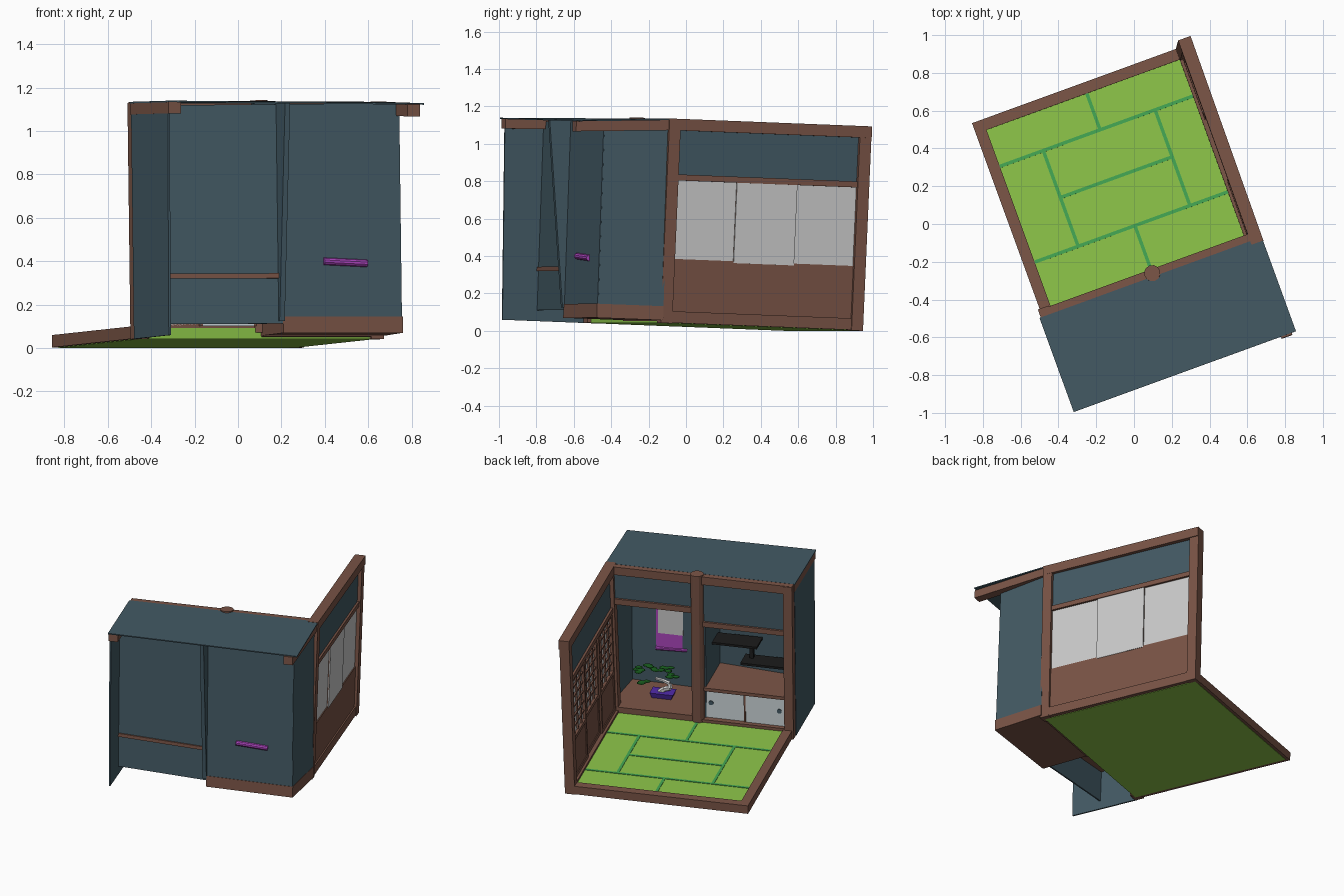
import bpy, bmesh, math, random
from mathutils import Matrix, Vector

if "Cube" in bpy.data.objects:
    bpy.data.objects.remove(bpy.data.objects["Cube"])

random.seed(4)
M = Matrix.Rotation(math.radians(20), 4, 'Z') @ Matrix.Rotation(-0.037, 4, 'X')


def mat(name, r, g, b):
    m = bpy.data.materials.new(name)
    m.diffuse_color = (r ** 2.2, g ** 2.2, b ** 2.2, 1)
    m.use_nodes = True
    m.node_tree.nodes["Principled BSDF"].inputs["Base Color"].default_value = m.diffuse_color
    return m


WOOD = mat("wood", .475, .333, .282)
WALL = mat("wall", .27, .353, .392)
MAT = mat("straw_green", .545, .765, .29)
EDGE = mat("mat_edge", .27, .65, .33)
PURPLE = mat("purple", .67, .28, .74)
POT = mat("pot", .32, .18, .66)
BLACK = mat("black", .13, .13, .13)
LEAF = mat("leaf", .12, .37, .14)
DOOR = mat("door", .81, .85, .86)
PAPER = mat("paper", .95, .95, .95)


def finish(name, bm, material):
    bmesh.ops.recalc_face_normals(bm, faces=bm.faces)
    me = bpy.data.meshes.new(name)
    bm.to_mesh(me)
    bm.free()
    me.materials.append(material)
    o = bpy.data.objects.new(name, me)
    bpy.context.collection.objects.link(o)
    o.matrix_world = M
    return o


def prism(name, pts, z0, z1, material):
    bm = bmesh.new()
    lo = [bm.verts.new((x, y, z0)) for x, y in pts]
    hi = [bm.verts.new((x, y, z1)) for x, y in pts]
    bm.faces.new(lo)
    bm.faces.new(hi)
    n = len(pts)
    for i in range(n):
        j = (i + 1) % n
        bm.faces.new((lo[i], lo[j], hi[j], hi[i]))
    return finish(name, bm, material)


def box(name, x0, x1, y0, y1, z0, z1, material):
    return prism(name, [(x0, y0), (x1, y0), (x1, y1), (x0, y1)], z0, z1, material)


def cyl(name, p, q, r, n, material, r2=None):
    p, q = Vector(p), Vector(q)
    d = q - p
    bm = bmesh.new()
    bmesh.ops.create_cone(bm, cap_ends=True, segments=n, radius1=r,
                          radius2=r if r2 is None else r2, depth=d.length)
    rot = d.to_track_quat('Z', 'Y').to_matrix().to_4x4()
    bm.transform(Matrix.Translation((p + q) / 2) @ rot)
    return finish(name, bm, material)


def droop(o):
    """Lower the front end of a roof part, more on the right."""
    for v in o.data.vertices:
        if v.co.y < -.6:
            v.co.z -= .026 if v.co.x > 0 else .014


# floor slab, frame and mat borders
box("mat_floor", -.60, .58, -.33, .78, .0, .05, MAT)
box("left_floor_frame", -.625, -.565, -.35, .80, .003, .06, WOOD)
box("back_floor_frame", -.625, .615, .74, .80, .003, .06, WOOD)
box("wall_sill", .55, .608, -.33, .80, .003, .065, WOOD)
box("platform_sill", -.01, .59, -.35, -.285, .01, .09, WOOD)
box("cabinet_sill", -.60, -.01, -.325, -.285, .04, .07, WOOD)
h = .009
for i, (x0, x1, y0, y1) in enumerate([
        (-.57, .54, .535, .535), (-.57, .54, -.005, -.005), (-.32, .31, .27, .27),
        (0, 0, .535, .74), (0, 0, -.285, -.005), (-.32, -.32, -.005, .535), (.31, .31, -.005, .535)]):
    box(f"mat_border_{i}", x0 - h, x1 + h, y0 - h, y1 + h, .04, .053, EDGE)

# posts and top beams
box("corner_post", .55, .612, -.35, -.285, 0, 1.09, WOOD)
box("wall_end_post", .55, .615, .735, .80, 0, 1.09, WOOD)
box("left_post", -.635, -.575, -.35, -.285, 0, 1.09, WOOD)
cyl("round_alcove_post", (0, -.312, .03), (0, -.312, 1.10), .043, 12, WOOD)
prism("side_wall_top_beam", [(.545, -.35), (.612, -.35), (.62, .80), (.55, .80)], 1.032, 1.094, WOOD)
box("alcove_top_beam", -.635, .60, -.35, -.29, 1.035, 1.092, WOOD)
droop(prism("roof_beam_right", [(.525, -.87), (.585, -.87), (.605, -.33), (.545, -.33)],
            1.032, 1.088, WOOD))
droop(box("roof_beam_left", -.64, -.578, -.85, -.33, 1.035, 1.088, WOOD))
droop(box("alcove_roof", -.642, .61, -.86, -.33, 1.086, 1.093, WALL))

# side wall with three sliding paper screens
box("side_upper_wall", .575, .592, -.29, .74, .785, 1.045, WALL)
box("screen_rail", .56, .606, -.29, .74, .765, .797, WOOD)
W = 1.03 / 3
for k in range(3):
    a = -.29 + W * k
    b = a + W
    s = .010 if k == 1 else 0
    x0, x1 = .566 + s, .588 + s
    box(f"screen_board_{k}", x0 + .006, .598, a, b, .06, .345, WOOD)
    box(f"screen_paper_{k}", x1 - .003, x1 + .003, a, b, .335, .77, PAPER)
    for j, y in enumerate((a, b - .025)):
        box(f"screen_stile_{k}_{j}", x0, x1 - .002, y, y + .025, .06, .77, WOOD)
    for j, z in enumerate((.065, .33, .745)):
        box(f"screen_crossrail_{k}_{j}", x0, x1 - .002, a, b, z, z + .025, WOOD)
    for j in range(1, 4):
        y = a + W * j / 4
        box(f"lattice_upright_{k}_{j}", x0 + .008, x1 - .002, y - .005, y + .005, .34, .76, WOOD)
    for j in range(1, 6):
        z = .345 + .41 * j / 6
        box(f"lattice_bar_{k}_{j}", x0 + .008, x1 - .002, a, b, z - .005, z + .005, WOOD)

# the whole side wall leans in towards its foot
for o in list(bpy.context.scene.objects):
    for v in o.data.vertices:
        if v.co.x > .545 and v.co.y > -.36:
            v.co.x -= .028 * (1 - v.co.z / 1.09)

# alcove walls
prism("right_alcove_wall", [(.537, -.695), (.547, -.695), (.590, -.34), (.580, -.34)], .08, 1.06, WALL)
left = box("left_alcove_wall", -.638, -.628, -.81, -.34, 0, 1.088, WALL)
right_back = prism("right_back_wall", [(-.03, -.68), (.546, -.70), (.546, -.69), (-.03, -.67)],
                   .08, 1.07, WALL)
prism("left_back_wall", [(-.63, -.615), (-.03, -.68), (-.03, -.67), (-.63, -.605)],
      .058, 1.068, WALL)
div = box("divider_wall", -.05, -.025, -.69, -.32, .07, 1.088, WALL)
for o in (left, div):
    for v in o.data.vertices:
        if v.co.y < -.6 and v.co.z > 1:
            v.co.z -= .018
            v.co.y -= .11 if o is div else .025

# upper walls and lintels over both bays
box("right_bay_upper_wall", .03, .56, -.328, -.31, .85, 1.05, WALL)
box("right_bay_lintel", .03, .56, -.34, -.295, .82, .86, WOOD)
box("left_bay_upper_wall", -.58, -.03, -.328, -.31, .75, 1.05, WALL)
box("left_bay_lintel", -.58, -.03, -.34, -.295, .73, .765, WOOD)

# raised alcove floor, counter and cabinet doors
prism("alcove_platform", [(-.03, -.683), (.55, -.703), (.592, -.34), (-.01, -.34)],
      .015, .09, WOOD)
prism("cabinet_counter", [(-.63, -.625), (-.03, -.69), (-.03, -.30), (-.59, -.30)],
      .267, .29, WOOD)
for k, (x0, x1, y) in enumerate(((-.31, -.035, -.335), (-.58, -.30, -.325))):
    box(f"cabinet_door_{k}", x0, x1, y, y + .008, .06, .27, DOOR)
    xk = x1 - .045 if k == 0 else x0 + .045
    cyl(f"door_pull_{k}", (xk, y, .175), (xk, y + .012, .175), .016, 12, WALL)
    for j, x in enumerate((x0, x1 - .012)):
        box(f"door_stile_{k}_{j}", x, x + .012, y - .002, y + .011, .06, .27, WOOD)

# staggered shelves
box("upper_shelf", -.345, -.03, -.625, -.48, .515, .53, BLACK)
box("lower_shelf", -.60, -.24, -.595, -.46, .40, .415, BLACK)
box("shelf_strut", -.305, -.28, -.57, -.54, .41, .52, BLACK)

# hanging scroll
box("scroll_cloth", .18, .375, -.687, -.678, .35, .85, PURPLE)
box("scroll_paper", .195, .36, -.680, -.674, .45, .78, PAPER)
cyl("scroll_roller", (.17, -.689, .345), (.38, -.694, .335), .017, 10, PURPLE)

# potted dwarf tree
px, py = .285, -.50
bm = bmesh.new()
bmesh.ops.create_cone(bm, cap_ends=True, segments=4, radius1=.09, radius2=.11, depth=.036)
bm.transform(Matrix.Translation((px, py, .11)) @ Matrix.Diagonal((1, .6, 1, 1))
             @ Matrix.Rotation(math.pi / 4, 4, 'Z'))
finish("tree_pot", bm, POT)
path = [(.02, 0, .12), (-.01, 0, .145), (-.05, .01, .16), (-.045, 0, .19), (0, -.01, .2), (.05, 0, .215)]
for i in range(5):
    a, b = path[i], path[i + 1]
    cyl(f"tree_trunk_{i}", (px + a[0], py + a[1], a[2]), (px + b[0], py + b[1], b[2]),
        .02 - .002 * i, 6, PAPER, .018 - .002 * i)
for i, (x, y, z) in enumerate([(.12, 0, .29), (-.02, .0, .29), (-.07, -.01, .24),
                               (.15, 0, .25), (.10, .02, .19), (.05, -.02, .26)]):
    for j in range(4):
        bm = bmesh.new()
        bmesh.ops.create_icosphere(bm, subdivisions=1, radius=.026)
        off = (px + x + random.uniform(-.04, .04), py + y + random.uniform(-.03, .03), z)
        bm.transform(Matrix.Translation(off) @ Matrix.Diagonal((1.1, .9, .2, 1)))
        finish(f"tree_leaves_{i}_{j}", bm, LEAF)

# centre on the origin and stand on the ground
obs = list(bpy.context.scene.objects)
pts = [M @ v.co for o in obs for v in o.data.vertices]
lo = [min(p[i] for p in pts) for i in range(3)]
hi = [max(p[i] for p in pts) for i in range(3)]
shift = Matrix.Translation((-(lo[0] + hi[0]) / 2, -(lo[1] + hi[1]) / 2, -lo[2]))
for o in obs:
    o.matrix_world = shift @ M
